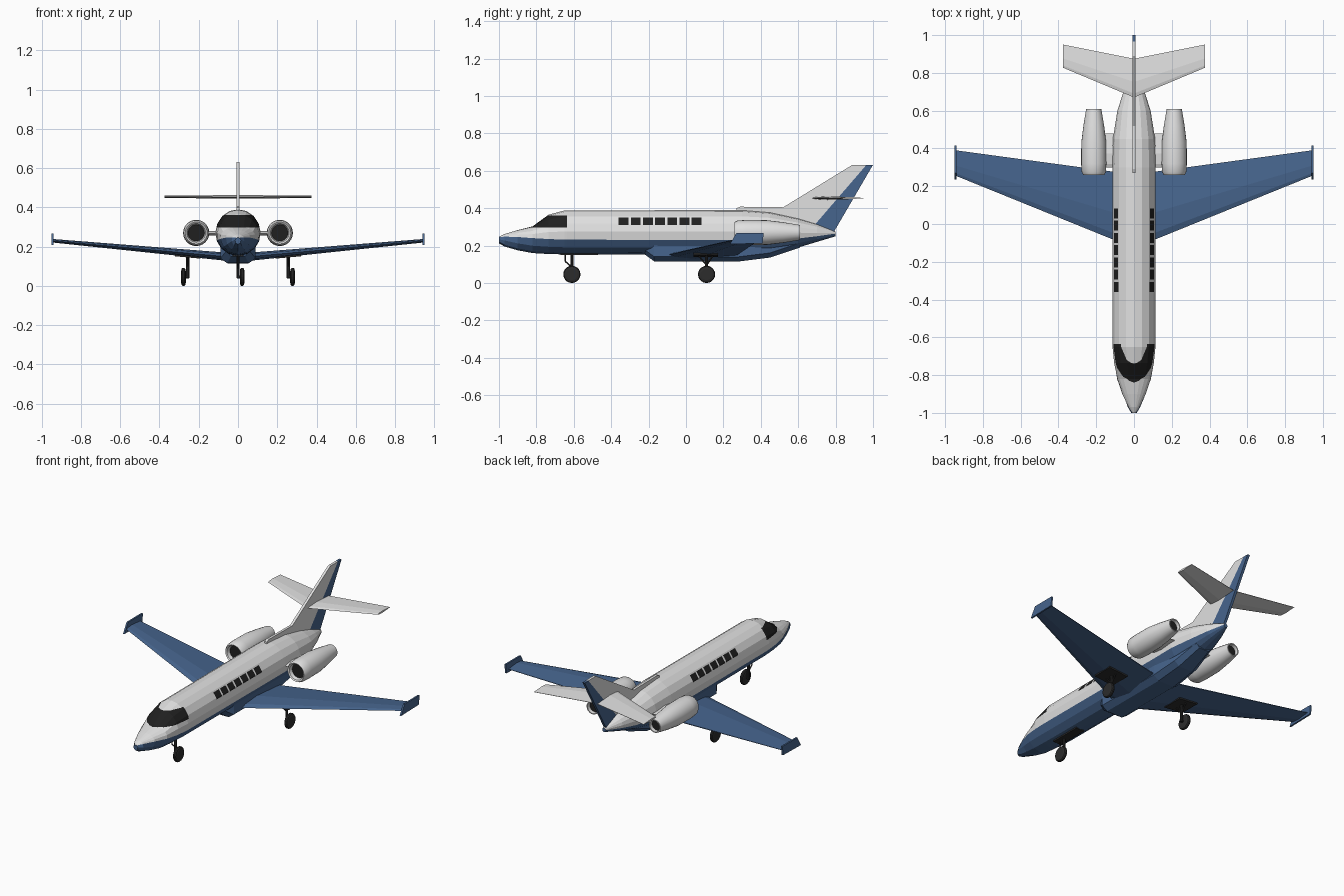
import bpy, bmesh, math
from mathutils import Vector

if "Cube" in bpy.data.objects:
    bpy.data.objects.remove(bpy.data.objects["Cube"])


def mat(name, rgb):
    m = bpy.data.materials.new(name)
    m.diffuse_color = (*rgb, 1)
    m.use_nodes = True
    m.node_tree.nodes["Principled BSDF"].inputs["Base Color"].default_value = m.diffuse_color
    return m


WHITE = mat("white_paint", (0.75, 0.75, 0.75))
BLUE = mat("blue_paint", (0.062, 0.13, 0.27))
BLACK = mat("dark_glass", (0.014, 0.014, 0.014))
RUBBER = mat("dark_gear", (0.025, 0.025, 0.025))


def loft(bm, rings, cap_mat=0):
    """Skin a list of equal-length point rings and cap both ends."""
    vs = [[bm.verts.new(p) for p in r] for r in rings]
    n = len(vs[0])
    for a, b in zip(vs, vs[1:]):
        for i in range(n):
            bm.faces.new((a[i], a[(i + 1) % n], b[(i + 1) % n], b[i]))
    for r in (vs[0], vs[-1]):
        bm.faces.new(r).material_index = cap_mat


def finish(name, bm, mats, mirror=False, smooth=False):
    bmesh.ops.recalc_face_normals(bm, faces=bm.faces)
    me = bpy.data.meshes.new(name)
    bm.to_mesh(me)
    bm.free()
    for m in mats:
        me.materials.append(m)
    ob = bpy.data.objects.new(name, me)
    bpy.context.collection.objects.link(ob)
    if mirror:
        ob.modifiers.new("mirror", 'MIRROR')
    if smooth:
        bpy.ops.object.select_all(action='DESELECT')
        ob.select_set(True)
        bpy.context.view_layer.objects.active = ob
        bpy.ops.object.shade_smooth_by_angle(angle=math.radians(30))
    return ob


def part(name, rings, mats, mirror=False, cap_mat=0, smooth=False):
    bm = bmesh.new()
    loft(bm, rings, cap_mat)
    return finish(name, bm, mats, mirror, smooth)


def plate(name, outline, x0, x1, m, mirror=False):
    """Side-view outline (y, z) extruded from x0 to x1."""
    return part(name, [[(x, y, z) for y, z in outline] for x in (x0, x1)], [m], mirror)


def disc(c, axis, r, n):
    q = Vector(axis).to_track_quat('Z', 'Y')
    return [Vector(c) + q @ Vector((r * math.cos(2 * math.pi * i / n),
                                    r * math.sin(2 * math.pi * i / n), 0)) for i in range(n)]


def rod(name, a, b, r, mirror=False):
    d = Vector(b) - Vector(a)
    return part(name, [disc(a, d, r, 8), disc(b, d, r, 8)], [RUBBER], mirror)


def foil(x, le, te, z, t):
    """Wing section at x between leading and trailing edge."""
    shape = [(0, 0), (.1, .6), (.4, 1), (1, .12), (1, -.12), (.4, -1), (.1, -.6)]
    return [(x, le + u * (te - le), z + v * t) for u, v in shape]


# Fuselage: y, half width, top, widest height, bottom, paint line height
stations = [
    (-1.0, .015, .247, .23, .212, .245), (-.97, .033, .262, .235, .195, .248),
    (-.9, .062, .283, .243, .175, .246), (-.82, .09, .303, .25, .16, .24),
    (-.735, .106, .365, .26, .155, .235), (-.65, .114, .388, .268, .153, .232),
    (.3, .115, .39, .27, .15, .229), (.45, .112, .378, .27, .15, .232),
    (.6, .088, .345, .27, .19, .238), (.7, .056, .315, .268, .22, .25),
    (.8, .012, .275, .262, .25, .264)]


def hull_ring(y, w, zt, zm, zb, zp, up=10, low=6):
    h = zt - zm if zp > zm else zm - zb
    a = math.asin(max(-1, min(1, (zp - zm) / h)))
    angles = [a + (math.pi - 2 * a) * i / up for i in range(up)]
    angles += [math.pi - a + (math.pi + 2 * a) * i / low for i in range(low)]
    return [(w * math.cos(t), y,
             zm + math.sin(t) * (zt - zm if math.sin(t) > 0 else zm - zb)) for t in angles]


bm = bmesh.new()
loft(bm, [hull_ring(*s) for s in stations], 1)
for f in bm.faces:                      # lower strips are blue
    if len(f.verts) == 4:
        f.material_index = 1 if f.index < 0 else 0
bm.faces.ensure_lookup_table()
for i in range(16 * (len(stations) - 1)):
    bm.faces[i].material_index = 0 if i % 16 < 10 else 1


def cut(co, no, keep):
    fs = [f for f in bm.faces if keep(f.calc_center_median())]
    geom = set(fs)
    for f in fs:
        geom.update(f.edges)
        geom.update(f.verts)
    bmesh.ops.bisect_plane(bm, geom=list(geom), plane_co=co, plane_no=no, dist=1e-5)


# Windscreen and cabin windows cut into the hull
cut((0, -.635, 0), (0, 1, 0), lambda c: True)
for z in (.298, .362):
    cut((0, 0, z), (0, 0, 1), lambda c: c.y < -.635)
for z in (.311, .349):
    cut((0, 0, z), (0, 0, 1), lambda c: -.635 < c.y < .3)
windows = [(-.36 + .065 * i, -.36 + .065 * i + .053) for i in range(7)]
for y in [e for w in windows for e in w]:
    cut((0, y, 0), (0, 1, 0), lambda c: .311 < c.z < .349 and -.635 < c.y < .3)
for f in bm.faces:
    c = f.calc_center_median()
    if c.y < -.635 and .298 < c.z < .362:
        f.material_index = 2
    elif .311 < c.z < .349 and any(a < c.y < b for a, b in windows):
        f.material_index = 2
finish("fuselage", bm, [WHITE, BLUE, BLACK])

# Belly fairing under the wing
fairing = [(-.22, .06, .152), (-.17, .09, .116), (.28, .09, .115),
           (.45, .08, .136), (.61, .055, .19)]
part("belly_fairing", [[(-w, y, .21), (-w, y, b + .025), (-w * .6, y, b), (w * .6, y, b),
                        (w, y, b + .025), (w, y, .21)] for y, w, b in fairing], [BLUE])

# Wings, winglets and tailplane
part("wing", [foil(.05, -.107, .269, .148, .021), foil(.943, .255, .39, .23, .009)],
     [BLUE], True)
plate("winglet", [(.235, .208), (.27, .268), (.415, .268), (.41, .212)], .941, .951, BLUE, True)
part("tailplane", [foil(0, .67, .875, .454, .009), foil(.375, .827, .95, .454, .006)],
     [WHITE], True)

# Fin and rudder
plate("fin", [(.27, .38), (.27, .4), (.29, .408), (.52, .405), (.89, .632), (.965, .632),
              (.67, .29), (.5, .33)], -.008, .008, WHITE)
plate("rudder", [(.965, .632), (1.0, .632), (.79, .272), (.67, .27), (.67, .29)],
      -.008, .008, BLUE)

# Engines with dark intake and exhaust
nacelle = [(.285, .042), (.265, .048), (.26, .056), (.275, .064), (.32, .067), (.43, .066),
           (.52, .055), (.61, .04), (.61, .034), (.59, .032)]
part("engine", [disc((.213, y, .27), (0, 1, 0), r, 24) for y, r in nacelle],
     [WHITE, BLACK], True, 1, True)
part("engine_pylon", [foil(.08, .3, .48, .268, .012), foil(.17, .3, .48, .268, .012)],
     [WHITE], True)


# Landing gear
def wheel(name, x, y, mirror=False):
    prof = [(-.012, .03), (-.009, .042), (-.004, .046), (.004, .046), (.009, .042), (.012, .03)]
    part(name, [disc((x + d, y, .046), (1, 0, 0), r, 20) for d, r in prof], [RUBBER], mirror)


wheel("main_wheel", .278, .11, True)
rod("main_strut", (.256, .11, .04), (.256, .11, .165), .008, True)
rod("main_axle", (.25, .11, .046), (.28, .11, .046), .007, True)
rod("main_brace", (.256, .06, .155), (.256, .11, .095), .004, True)
rod("main_rear_brace", (.256, .15, .155), (.256, .11, .095), .004, True)
part("main_gear_bay", [[(x, .04, z), (x, .17, z), (x, .17, z + .009), (x, .04, z + .009)]
                       for x, z in ((.19, .139), (.32, .151))], [RUBBER], True)
wheel("nose_wheel", .021, -.61)
rod("nose_strut", (0, -.61, .04), (0, -.61, .17), .008)
rod("nose_axle", (-.004, -.61, .046), (.02, -.61, .046), .007)
rod("nose_brace", (0, -.645, .16), (0, -.645, .115), .004)
rod("nose_link", (0, -.645, .115), (0, -.61, .085), .004)
plate("nose_gear_bay", [(-.67, .15), (-.47, .15), (-.47, .159), (-.67, .159)],
      -.028, .028, RUBBER)
